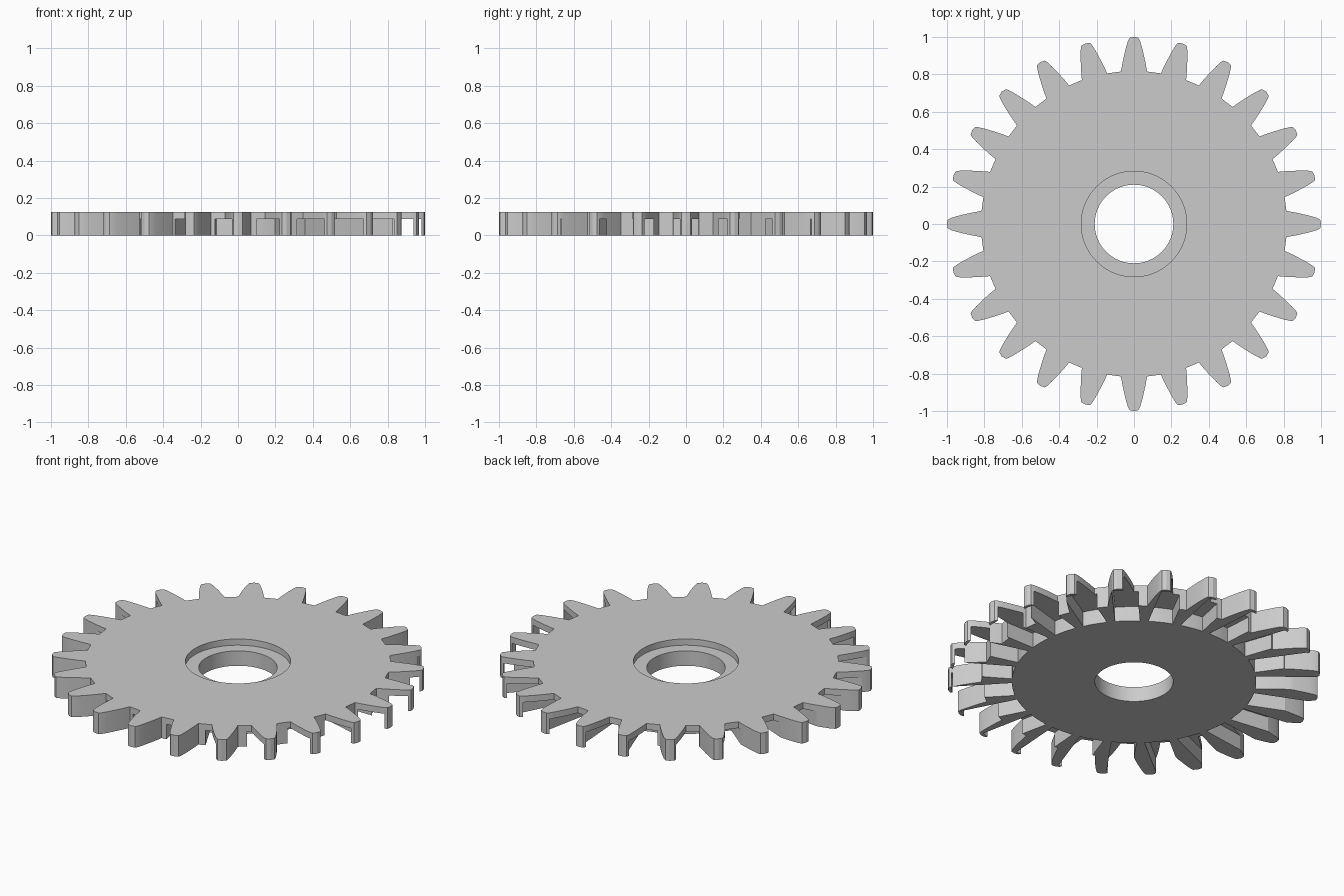
import bpy
import bmesh
from math import sin, cos, pi, asin, radians

TEETH, SLOTS = 24, 23
HEIGHT, LEDGE = 0.125, 0.088

cube = bpy.data.objects.get("Cube")
if cube:
    bpy.data.objects.remove(cube, do_unlink=True)

grey = bpy.data.materials.new("plain grey")
grey.use_nodes = True
grey.diffuse_color = (0.6, 0.6, 0.6, 1)
grey.node_tree.nodes["Principled BSDF"].inputs["Base Color"].default_value = (0.6, 0.6, 0.6, 1)


def prism(name, outlines, z0, z1):
    """Extrude closed flat outlines of (x, y) points from z0 to z1."""
    bm = bmesh.new()
    for outline in outlines:
        face = bm.faces.new([bm.verts.new((x, y, z0)) for x, y in outline])
        top = bmesh.ops.extrude_face_region(bm, geom=[face])["geom"]
        for v in top:
            if isinstance(v, bmesh.types.BMVert):
                v.co.z = z1
    bmesh.ops.recalc_face_normals(bm, faces=bm.faces)
    mesh = bpy.data.meshes.new(name)
    bm.to_mesh(mesh)
    bm.free()
    mesh.materials.append(grey)
    obj = bpy.data.objects.new(name, mesh)
    bpy.context.collection.objects.link(obj)
    return obj


def turn(points, a):
    return [(x * cos(a) - y * sin(a), x * sin(a) + y * cos(a)) for x, y in points]


def circle(r, n=96):
    return [(r * cos(2 * pi * i / n), r * sin(2 * pi * i / n)) for i in range(n)]


def arc(r, half_width, n=6):
    a = asin(half_width / r)
    return [(r * cos(a * t), r * sin(a * t)) for t in (2 * i / n - 1 for i in range(n + 1))]


def cut(target, cutter):
    cutter.hide_render = True
    mod = target.modifiers.new("cut", "BOOLEAN")
    mod.operation = "DIFFERENCE"
    mod.solver = "EXACT"
    mod.object = cutter
    bpy.context.view_layer.objects.active = target
    bpy.ops.object.modifier_apply(modifier=mod.name)
    bpy.data.objects.remove(cutter, do_unlink=True)


# Toothed disc: one curved flank, mirrored into a tooth and repeated
flank = [(0.815, 0.07), (0.86, 0.062), (0.91, 0.051), (0.95, 0.041), (0.98, 0.032), (0.995, 0.024)]
tooth = [(x, -y) for x, y in flank] + [(1.0, 0)] + flank[::-1]
outline = [p for i in range(TEETH) for p in turn(tooth, 2 * pi * i / TEETH)]
gear = prism("gear", [outline], 0, HEIGHT)

# Centre bore and the wider recess above it
cut(gear, prism("bore_cutter", [circle(0.21)], -0.1, 0.3))
cut(gear, prism("recess_cutter", [circle(0.282)], LEDGE, 0.3))

# Radial slots in the underside
slot = arc(0.655, 0.067)[::-1] + arc(0.981, 0.067)
slots = [turn(slot, 2 * pi * i / SLOTS) for i in range(SLOTS)]
cut(gear, prism("slot_cutter", slots, -0.1, LEDGE))

bpy.ops.object.select_all(action="DESELECT")
gear.select_set(True)
bpy.context.view_layer.objects.active = gear
bpy.ops.object.shade_smooth_by_angle(angle=radians(20))
